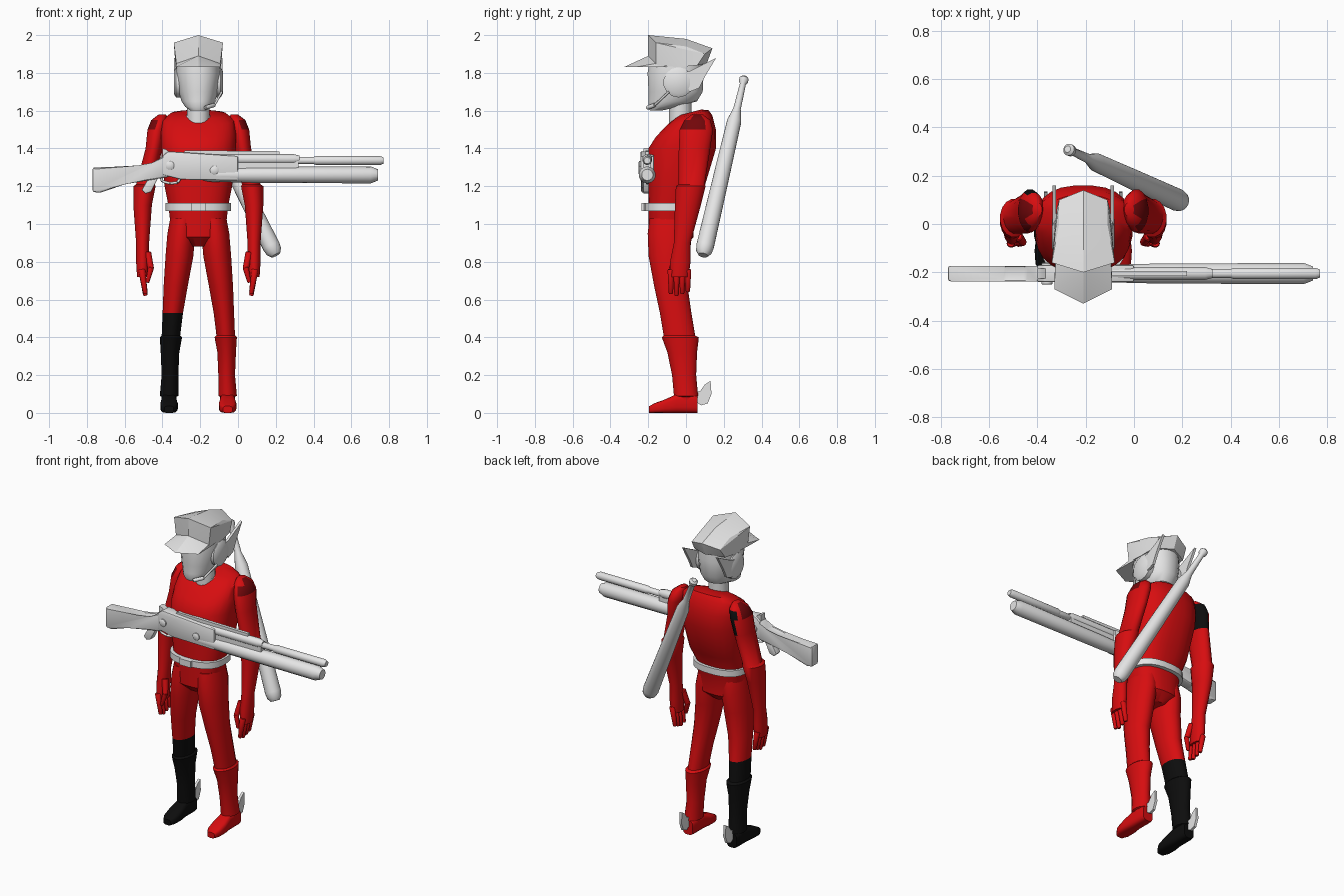
import bpy, bmesh, math
from mathutils import Vector

if "Cube" in bpy.data.objects:
    bpy.data.objects.remove(bpy.data.objects["Cube"])

CENTRE = -.21  # centre line of the figure
GUN_Y = -.205  # plane of the gun in front of the chest


def material(name, *colour):
    mat = bpy.data.materials.new(name)
    mat.use_nodes = True
    mat.diffuse_color = (*colour, 1)
    mat.node_tree.nodes["Principled BSDF"].inputs["Base Color"].default_value = (*colour, 1)
    return mat


red = material("red suit", .68, .004, .005)
dark_red = material("dark red", .17, .002, .003)
black = material("black", .004, .004, .004)
grey = material("pale grey", .78, .78, .78)


def finish(name, bm, materials, rule=None, angle=40):
    """Turn a bmesh into a shaded object; rule picks a material from a face centre."""
    bmesh.ops.recalc_face_normals(bm, faces=bm.faces)
    if rule:
        for face in bm.faces:
            face.material_index = rule(face.calc_center_median())
    mesh = bpy.data.meshes.new(name)
    bm.to_mesh(mesh)
    bm.free()
    obj = bpy.data.objects.new(name, mesh)
    bpy.context.collection.objects.link(obj)
    for mat in materials:
        mesh.materials.append(mat)
    bpy.ops.object.select_all(action="DESELECT")
    obj.select_set(True)
    bpy.context.view_layer.objects.active = obj
    bpy.ops.object.shade_smooth_by_angle(angle=math.radians(angle))


def skin(bm, rings):
    """Bridge successive rings of points and close both ends."""
    loops = [[bm.verts.new(point) for point in ring] for ring in rings]
    for low, high in zip(loops, loops[1:]):
        for i in range(len(low)):
            bm.faces.new((low[i - 1], low[i], high[i], high[i - 1]))
    bm.faces.new(loops[0])
    bm.faces.new(loops[-1])


def sweep(name, sections, materials, rule=None, power=2, segments=16):
    """Rounded sections, each given by its centre and two half-axes."""
    def corner(wave):
        return math.copysign(abs(wave) ** (2 / power), wave)

    angles = [math.tau * (i + .5) / segments for i in range(segments)]
    bm = bmesh.new()
    skin(bm, [[centre + u * corner(math.cos(a)) + v * corner(math.sin(a)) for a in angles]
              for centre, u, v in sections])
    finish(name, bm, materials, rule)


def body(name, rows, materials, side=1, slope=0, **options):
    """Upright part: rows of height, sideways offset, depth, half width, half depth.
    Above the chest, sections rise towards the back by the slope."""
    sections = []
    for z, x, y, width, depth in rows:
        tilt = slope * max(0, z - 1.4)
        sections.append((Vector((CENTRE + side * x, y, z)), Vector((width, 0, 0)),
                         Vector((0, depth, depth * tilt))))
    sweep(name, sections, materials, **options)


def turned(name, start, end, profile, mat=grey, segments=14):
    """Round part between two points; profile holds (fraction along, radius)."""
    start, end = Vector(start), Vector(end)
    turn = (end - start).to_track_quat("Z", "Y")
    across, up = turn @ Vector((1, 0, 0)), turn @ Vector((0, 1, 0))
    sweep(name, [(start.lerp(end, t), across * r, up * r) for t, r in profile], [mat], segments=segments)


def rod(name, start, end, radius, end_radius=None, mat=grey):
    """Straight rod with softened ends."""
    last = end_radius or radius
    turned(name, start, end, [(0, radius * .8), (.04, radius), (.95, last), (1, last * .7)], mat)


def plate(name, outline, place, half, bevel=0):
    """Flat outline given thickness; place maps (u, v, depth) to a position."""
    bm = bmesh.new()
    skin(bm, [[place(u, v, d) for u, v in outline] for d in (-half, half)])
    if bevel:
        bmesh.ops.bevel(bm, geom=bm.edges[:], offset=bevel, segments=2, affect="EDGES", profile=.5)
    finish(name, bm, [grey])


def hull(name, points):
    """Convex solid from half of its points, mirrored about the centre line."""
    bm = bmesh.new()
    for x, y, z in points:
        for offset in {x, -x}:
            bm.verts.new((CENTRE + offset, y, z))
    result = bmesh.ops.convex_hull(bm, input=bm.verts[:])
    bmesh.ops.delete(bm, geom=result["geom_interior"], context="VERTS")
    finish(name, bm, [grey], angle=20)


# Torso, neck and belt
body("torso", [(.88, 0, -.08, .05, .07), (.93, 0, -.08, .14, .12), (1.1, 0, -.08, .16, .12),
               (1.2, 0, -.05, .18, .15), (1.4, 0, -.02, .2, .18), (1.48, 0, 0, .2, .16),
               (1.55, 0, .02, .19, .12), (1.58, 0, .03, .15, .09), (1.59, 0, .02, .08, .06)],
     [red], slope=1.4, power=2.5, segments=24)
body("neck", [(1.5, 0, -.03, .06, .06), (1.68, 0, -.03, .06, .06)], [grey])
body("collar", [(1.54, 0, -.01, .08, .07), (1.58, 0, -.01, .07, .07)], [grey], slope=1.4)
body("belt", [(z, 0, -.08, .175, .145) for z in (1.07, 1.11)], [grey], power=2.5, segments=24)
plate("belt_buckle", [(-.25, 1.07), (-.17, 1.07), (-.17, 1.11), (-.25, 1.11)],
      lambda u, v, d: (u, d - .227, v), .008)

# Head
body("head", [(1.6, 0, -.16, .04, .03), (1.62, 0, -.12, .07, .08), (1.65, 0, -.07, .09, .13),
              (1.7, 0, -.055, .105, .145), (1.8, 0, -.055, .12, .15), (1.88, 0, -.05, .11, .14)],
     [grey], power=2.2, segments=20)

# Cap with peak
hull("cap_crown", [(.115, -.16, 1.84), (0, -.2, 1.87), (.12, -.04, 1.83), (.11, .06, 1.84), (0, .11, 1.85),
                   (.13, -.16, 1.96), (0, -.2, 2), (.1, 0, 1.94), (0, 0, 1.98), (.1, .1, 1.9), (0, .14, 1.93)])
hull("cap_peak", [(.115, -.1, 1.83), (.115, -.16, 1.85), (0, -.2, 1.89), (.12, -.27, 1.83), (0, -.33, 1.83)])

for side, label in ((1, "left"), (-1, "right")):
    def at(x, y, z):
        return (CENTRE + side * x, y, z)

    def arm_colour(centre):
        offset = side * (centre.x - CENTRE)
        if label == "right" and 1.35 < centre.z < 1.53 and centre.y > .07 and offset < .24:
            return 2
        return int(centre.z > 1.5 and offset > .225 and centre.y < .1)

    def leg_colour(centre):
        return int(label == "right" and centre.z < .53)

    # Headset cup and its wing
    turned(label + "_ear_cup", at(.09, -.04, 1.75), at(.13, -.04, 1.75), [(0, .08), (.7, .08), (1, .06)])
    plate(label + "_ear_wing", [(-.03, 1.8), (.02, 1.81), (.16, 1.88), (.1, 1.78), (.07, 1.72), (.02, 1.7)],
          lambda u, v, d: at(.12 + d, u, v), .008)

    # Arm with cuff and palm
    body(label + "_arm", [(.72, .295, -.035, .03, .05), (.8, .295, -.03, .035, .055), (.9, .295, -.02, .035, .045),
                          (1.1, .295, .01, .05, .07), (1.2, .285, .025, .06, .08), (1.21, .28, .03, .05, .07),
                          (1.4, .235, .045, .045, .085), (1.5, .22, .055, .05, .09),
                          (1.55, .205, .06, .045, .07), (1.58, .19, .06, .02, .03)],
         [red, dark_red, black], side, rule=arm_colour)

    # Fingers and thumb
    for finger in range(4):
        y = .03 * finger - .08
        rod(f"{label}_finger_{finger}", at(.3, y, .76), at(.28, y, .62 + .01 * abs(finger - 1)), .018, .012, red)
    rod(label + "_thumb_base", at(.27, -.05, .85), at(.25, -.075, .76), .02, .016, red)
    rod(label + "_thumb_tip", at(.25, -.075, .77), at(.27, -.085, .69), .016, .01, red)

    # Leg and boot, one of them black below the knee
    body(label + "_leg", [(.05, .155, 0, .04, .05), (.085, .155, 0, .04, .055), (.09, .155, 0, .05, .065),
                          (.2, .15, -.01, .045, .065), (.32, .15, -.02, .05, .08), (.4, .145, -.03, .06, .1),
                          (.41, .145, -.035, .05, .085), (.53, .135, -.055, .055, .085),
                          (.67, .12, -.08, .065, .09), (.83, .1, -.09, .075, .11),
                          (.95, .09, -.085, .075, .12), (1.03, .08, -.085, .07, .11)],
         [red, black], side, rule=leg_colour)
    foot = [(.06, .035, .045), (.04, .04, .05), (-.05, .04, .05), (-.11, .047, .036), (-.165, .043, .026),
            (-.195, .025, .018)]
    sweep(label + "_foot", [(Vector(at(.155, y, half)), Vector((width, 0, 0)), Vector((0, 0, half)))
                            for y, width, half in foot], [red, black], leg_colour, power=3.5)

    # Heel wing
    plate(label + "_heel_wing", [(.05, .06), (.08, .04), (.115, .05), (.135, .1), (.13, .17), (.1, .15),
                                 (.075, .115), (.05, .11)], lambda u, v, d: at(.155 + d, u, v), .008)

# Headset microphone
mouth = (CENTRE + .085, -.165, 1.63)
rod("microphone_boom", (CENTRE + .125, -.09, 1.7), mouth, .006)
rod("microphone_tip", mouth, (CENTRE + .035, -.205, 1.615), .011)


# Long gun held across the chest
def gun(x, z, depth=0):
    return (x, GUN_Y + depth, z)


def tube(name, left, right, z, radius):
    rod("gun_" + name, gun(left, z), gun(right, z), radius)


plate("gun_stock", [(-.77, 1.3), (-.77, 1.17), (-.73, 1.165), (-.6, 1.21), (-.36, 1.25), (-.36, 1.37),
                    (-.4, 1.36), (-.45, 1.315), (-.53, 1.3)], gun, .032, .01)
plate("gun_grip", [(-.47, 1.25), (-.51, 1.18), (-.49, 1.16), (-.46, 1.17), (-.42, 1.25)], gun, .022, .006)
plate("gun_receiver", [(-.4, 1.26), (-.4, 1.36), (-.37, 1.385), (0, 1.36), (0, 1.23), (-.3, 1.235)],
      gun, .036, .008)
plate("gun_hammer", [(-.4, 1.36), (-.4, 1.4), (-.38, 1.395), (-.34, 1.36)], gun, .02)
plate("gun_rail", [(-.3, 1.365), (.22, 1.365), (.22, 1.385), (-.28, 1.39)], gun, .01)
plate("gun_fore_end", [(-.05, 1.28), (.32, 1.29), (.32, 1.33), (-.05, 1.33)], gun, .02)
tube("upper_sleeve", -.3, .325, 1.343, .027)
tube("upper_barrel", .3, .42, 1.336, .019)
tube("muzzle", .4, .77, 1.336, .024)
turned("gun_lower_tube", gun(-.2, 1.26), gun(.74, 1.26),
       [(0, .025), (.05, .036), (.3, .042), (.96, .045), (1, .03)])
for name, x, z in (("side_bolt", -.125, 1.285), ("rear_knob", -.36, 1.31)):
    rod("gun_" + name, gun(x, z, -.046), gun(x, z, .046), .023)
guard = [(-.41, 1.25), (-.4, 1.225), (-.36, 1.215), (-.32, 1.22), (-.3, 1.25)]
for start, end in zip(guard, guard[1:]):
    rod("gun_trigger_guard", gun(*start), gun(*end), .007)

# Bat slung across the back
turned("bat", (-.275, .31, 1.78), (.2, .09, .835),
       [(0, .014), (.01, .025), (.03, .024), (.04, .016), (.18, .02), (.25, .038), (.6, .043), (.95, .047),
        (.98, .042), (1, .026)], segments=18)
